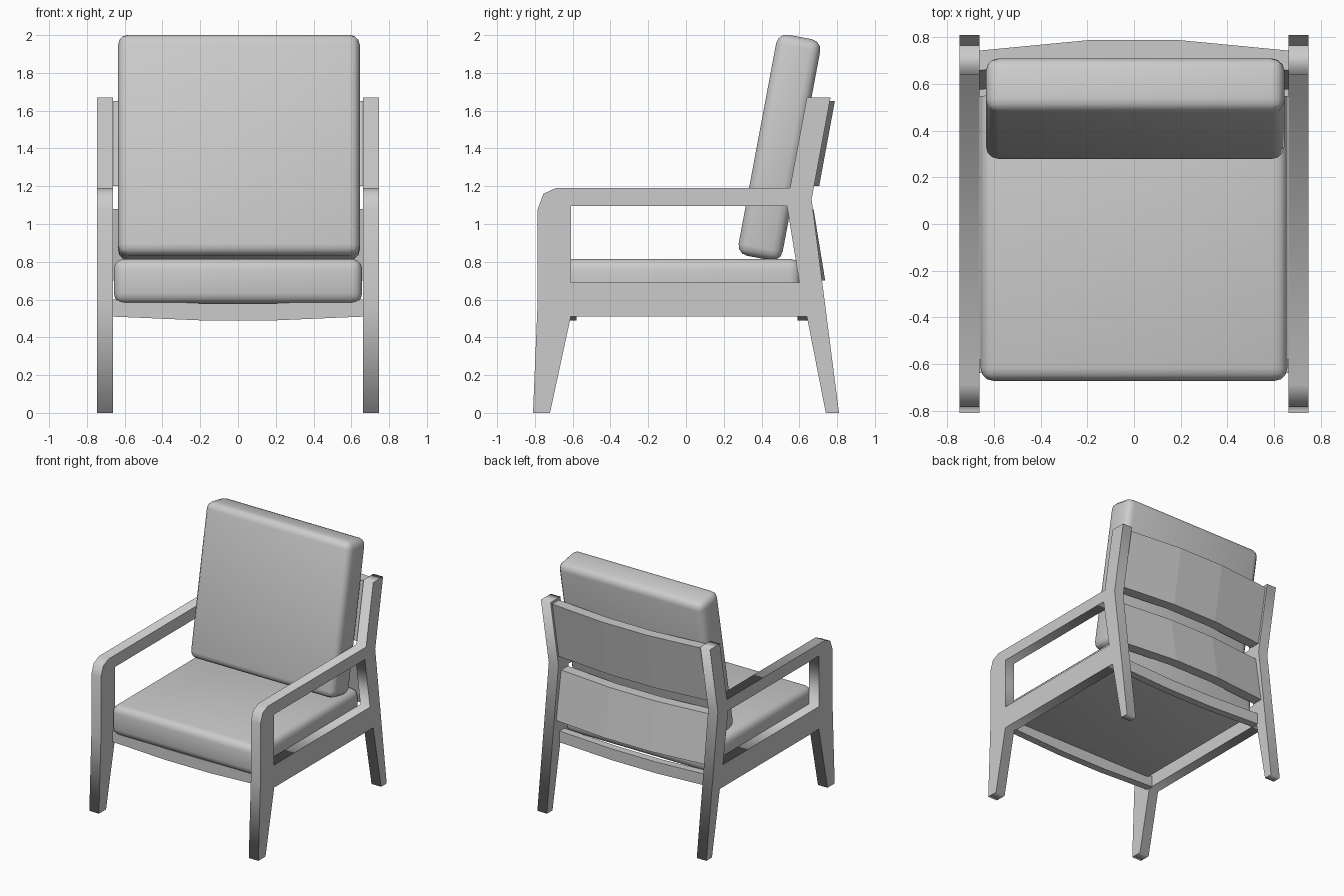
import bpy, bmesh
from math import radians

if "Cube" in bpy.data.objects:
    bpy.data.objects.remove(bpy.data.objects["Cube"])


def side_frame(name, x):
    """Flat frame cut from one outline with a window, extruded across x."""
    outer = [(-0.81, 0), (-0.72, 0), (-0.61, 0.51), (0.64, 0.51), (0.74, 0), (0.81, 0),
             (0.665, 1.13), (0.765, 1.67), (0.64, 1.67), (0.55, 1.19), (-0.69, 1.19),
             (-0.755, 1.16), (-0.785, 1.08), (-0.785, 0.6)]
    window = [(-0.61, 0.69), (0.60, 0.69), (0.535, 1.095), (-0.61, 1.095)]
    cu = bpy.data.curves.new(name, 'CURVE')
    cu.dimensions = '2D'
    cu.fill_mode = 'BOTH'
    cu.extrude = 0.0425
    for pts in (outer, window):
        sp = cu.splines.new('POLY')
        sp.points.add(len(pts) - 1)
        for p, (u, v) in zip(sp.points, pts):
            p.co = (u, v, 0, 1)
        sp.use_cyclic_u = True
    ob = bpy.data.objects.new(name, cu)
    bpy.context.collection.objects.link(ob)
    ob.location = (x, 0, 0)
    ob.rotation_euler = (radians(90), 0, radians(90))
    bpy.ops.object.select_all(action='DESELECT')
    ob.select_set(True)
    bpy.context.view_layer.objects.active = ob
    bpy.ops.object.convert(target='MESH')


def bowed_bar(name, section, bow):
    """Sweep a (y, z) section across the chair; the middle is offset by bow."""
    bm = bmesh.new()
    rings = []
    for x, k in ((-0.67, 0), (-0.2, 1), (0.2, 1), (0.67, 0)):
        rings.append([bm.verts.new((x, y + k * bow[0], z + k * bow[1])) for y, z in section])
    n = len(section)
    for a, b in zip(rings, rings[1:]):
        for i in range(n):
            j = (i + 1) % n
            bm.faces.new((a[i], a[j], b[j], b[i]))
    bm.faces.new(rings[0])
    bm.faces.new(rings[-1])
    bmesh.ops.recalc_face_normals(bm, faces=bm.faces)
    me = bpy.data.meshes.new(name)
    bm.to_mesh(me)
    bm.free()
    bpy.context.collection.objects.link(bpy.data.objects.new(name, me))


def cushion(name, size, loc, tilt):
    """Padded block with rounded edges."""
    bpy.ops.mesh.primitive_cube_add(size=1, location=loc, rotation=(tilt, 0, 0))
    ob = bpy.context.object
    ob.name = name
    ob.scale = size
    bpy.ops.object.transform_apply(location=False, rotation=False, scale=True)
    mod = ob.modifiers.new('round', 'BEVEL')
    mod.width = 0.055
    mod.segments = 3
    bpy.ops.object.modifier_apply(modifier=mod.name)
    bpy.ops.object.shade_smooth_by_angle(angle=radians(35))


# side frames with legs and arms
side_frame('left_side_frame', -0.705)
side_frame('right_side_frame', 0.705)

# back slats, bowed backwards
t = 0.085
bowed_bar('upper_back_slat', [(0.743 - t, 1.65), (0.743, 1.65), (0.66, 1.20), (0.66 - t, 1.20)], (0.045, 0))
bowed_bar('lower_back_slat', [(0.63 - t, 1.08), (0.63, 1.08), (0.692, 0.70), (0.692 - t, 0.70)], (0.045, 0))

# seat rails, bowed downwards
for name, y in (('front_seat_rail', -0.61), ('back_seat_rail', 0.62)):
    bowed_bar(name, [(y - 0.03, 0.6), (y + 0.03, 0.6), (y + 0.03, 0.51), (y - 0.03, 0.51)], (0, -0.02))

# cushions
cushion('seat_cushion', (1.315, 1.28, 0.237), (0, -0.033, 0.697), 0)
cushion('back_cushion', (1.28, 0.237, 1.19), (0.005, 0.4945, 1.405), radians(-10.6))
